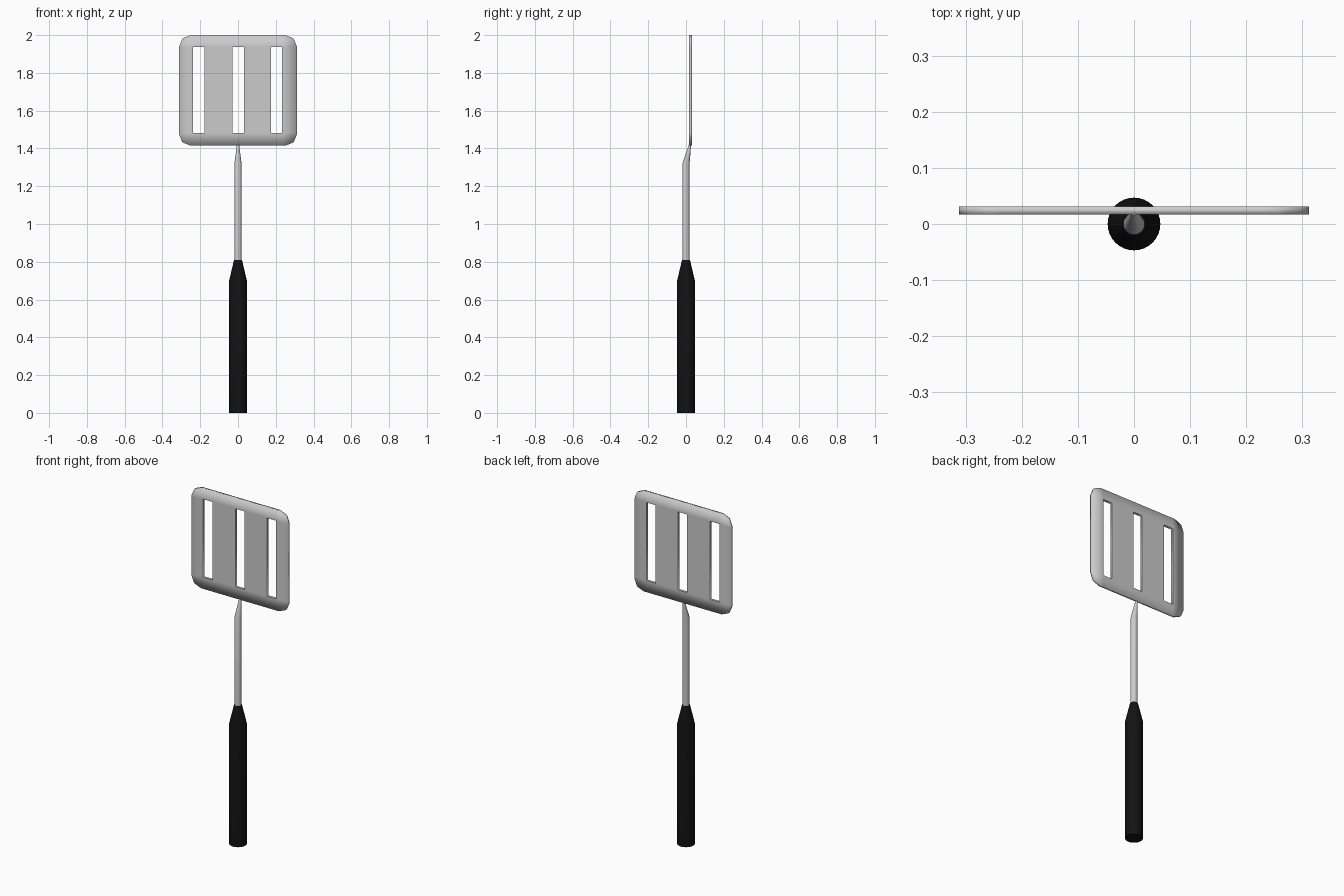
import bpy, bmesh, math

if "Cube" in bpy.data.objects:
    bpy.data.objects.remove(bpy.data.objects["Cube"])


def to_object(name, bm, mat=None):
    me = bpy.data.meshes.new(name)
    bm.normal_update()
    bm.to_mesh(me)
    bm.free()
    ob = bpy.data.objects.new(name, me)
    bpy.context.collection.objects.link(ob)
    if mat:
        me.materials.append(mat)
    return ob


def loft(name, rings, sides=32, mat=None):
    """Closed round shaft through rings given as (y, z, radius)."""
    bm = bmesh.new()
    loops = []
    for y, z, r in rings:
        loops.append([bm.verts.new((r * math.cos(2 * math.pi * i / sides),
                                    y + r * math.sin(2 * math.pi * i / sides), z))
                      for i in range(sides)])
    for a, b in zip(loops, loops[1:]):
        for i in range(sides):
            j = (i + 1) % sides
            bm.faces.new((a[i], a[j], b[j], b[i]))
    bm.faces.new(loops[0][::-1])
    bm.faces.new(loops[-1])
    ob = to_object(name, bm, mat)
    bpy.ops.object.select_all(action='DESELECT')
    ob.select_set(True)
    bpy.context.view_layer.objects.active = ob
    bpy.ops.object.shade_smooth_by_angle(angle=math.radians(30))
    return ob


black = bpy.data.materials.new("black_grip")
black.diffuse_color = (0.006, 0.006, 0.006, 1)
black.use_nodes = True
black.node_tree.nodes["Principled BSDF"].inputs["Base Color"].default_value = black.diffuse_color

# Grip with tapered shoulder
loft("handle", [(0, 0, 0.047), (0, 0.70, 0.047), (0, 0.81, 0.021)], mat=black)

# Metal rod, bending back and tapering to meet the blade
loft("stem", [(0, 0.79, 0.019), (0, 1.32, 0.019), (0.021, 1.42, 0.006)])

# Slotted blade: a grid sheet with three openings
xs = [-0.312, -0.238, -0.177, -0.029, 0.031, 0.175, 0.234, 0.312]
zs = [1.415, 1.482, 1.938, 2.0]
bm = bmesh.new()
grid = [[bm.verts.new((x, 0.024, z)) for x in xs] for z in zs]
for k in range(3):
    for i in range(7):
        if k == 1 and i in (1, 3, 5):
            continue
        bm.faces.new((grid[k][i], grid[k][i + 1], grid[k + 1][i + 1], grid[k + 1][i]))

# Crisp slot edges, soft outer rim
for e in bm.edges:
    inner = all(abs(v.co.x) < 0.3 and 1.45 < v.co.z < 1.97 for v in e.verts)
    if e.is_boundary and inner:
        e.smooth = False
for f in bm.faces:
    f.smooth = True

# Rounded blade corners
corners = [grid[k][i] for k in (0, 3) for i in (0, 7)]
bmesh.ops.bevel(bm, geom=corners, offset=0.06, segments=2, profile=0.5,
                affect='VERTICES')
for f in bm.faces:
    f.smooth = True
blade = to_object("blade", bm)
solid = blade.modifiers.new("thickness", 'SOLIDIFY')
solid.thickness = 0.014
solid.offset = 0
